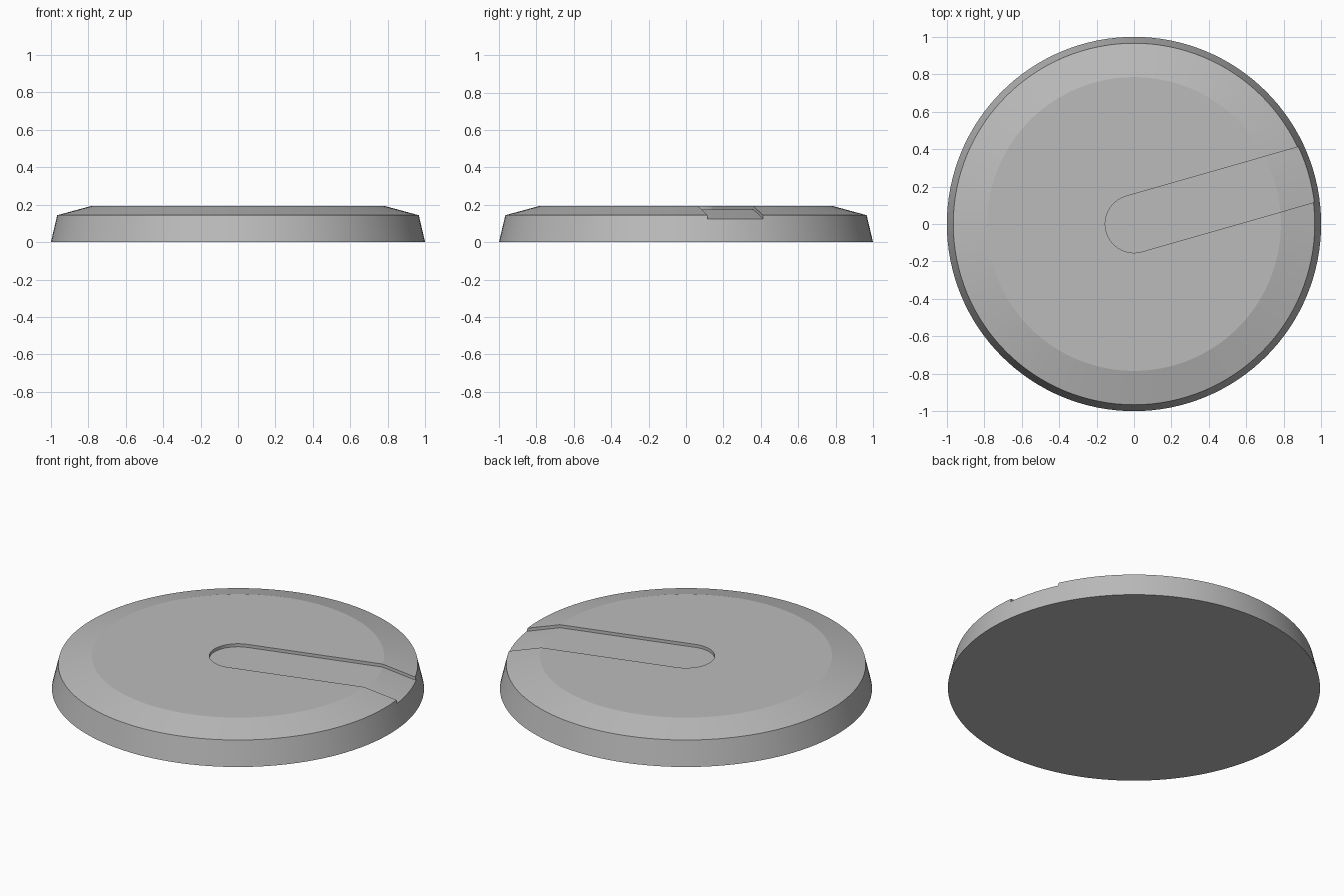
import bpy, bmesh, math
from mathutils import Matrix, Vector

cube = bpy.data.objects.get("Cube")
if cube:
    bpy.data.objects.remove(cube, do_unlink=True)

SIDES = 128
SLOT_R, SLOT_DEPTH, SLOT_ANGLE = 0.154, 0.018, math.radians(16)
TOP, RIM = (0.785, 0.193), (0.966, 0.144)
SLOPE = (RIM[1] - TOP[1]) / (RIM[0] - TOP[0])

grey = bpy.data.materials.new("mid grey")
grey.use_nodes = True
colour = (0.5, 0.5, 0.5, 1)
grey.diffuse_color = colour
grey.node_tree.nodes["Principled BSDF"].inputs["Base Color"].default_value = colour


def add_object(name, bm):
    bmesh.ops.recalc_face_normals(bm, faces=bm.faces)
    mesh = bpy.data.meshes.new(name)
    bm.to_mesh(mesh)
    bm.free()
    mesh.materials.append(grey)
    obj = bpy.data.objects.new(name, mesh)
    bpy.context.collection.objects.link(obj)
    return obj


def turned(name, profile):
    """Closed round solid from (radius, height) rings, bottom to top."""
    bm = bmesh.new()
    rings = [[bm.verts.new((r * math.cos(a), r * math.sin(a), z))
              for a in (math.tau * i / SIDES for i in range(SIDES))]
             for r, z in profile]
    for low, high in zip(rings, rings[1:]):
        for i in range(SIDES):
            j = (i + 1) % SIDES
            bm.faces.new((low[i], low[j], high[j], high[i]))
    bm.faces.new(rings[0])
    bm.faces.new(rings[-1])
    return add_object(name, bm)


def cut(target, cutter):
    """Subtract the cutter, then drop it."""
    mod = target.modifiers.new("cut", "BOOLEAN")
    mod.operation, mod.solver, mod.object = "DIFFERENCE", "EXACT", cutter
    bpy.ops.object.select_all(action="DESELECT")
    target.select_set(True)
    bpy.context.view_layer.objects.active = target
    bpy.ops.object.modifier_apply(modifier=mod.name)
    bpy.data.objects.remove(cutter, do_unlink=True)


# Round base with a sloped upper edge
base = turned("round_base", [(1, 0), RIM, TOP])

# Slot outline: rounded at the centre, open past the rim
bm = bmesh.new()
arc = [math.pi / 2 + math.pi * i / 32 for i in range(33)]
outline = [(SLOT_R * math.cos(a), SLOT_R * math.sin(a)) for a in arc]
outline += [(1.2, -SLOT_R), (1.2, SLOT_R)]
face = bm.faces.new([bm.verts.new((x, y, 0.05)) for x, y in outline])
extruded = bmesh.ops.extrude_face_region(bm, geom=[face])["geom"]
bmesh.ops.translate(bm, vec=Vector((0, 0, 0.3)),
                    verts=[v for v in extruded if isinstance(v, bmesh.types.BMVert)])
bm.transform(Matrix.Rotation(SLOT_ANGLE, 4, "Z"))
slot = add_object("slot_cutter", bm)
slot.hide_render = True

# Slot floor runs parallel to the top, slope included
outer = 1.3
floor = turned("slot_floor", [
    (outer, -0.1),
    (outer, TOP[1] - SLOT_DEPTH + SLOPE * (outer - TOP[0])),
    (TOP[0], TOP[1] - SLOT_DEPTH)])
floor.hide_render = True
cut(slot, floor)
cut(base, slot)

bpy.ops.object.shade_smooth_by_angle(angle=math.radians(10))
